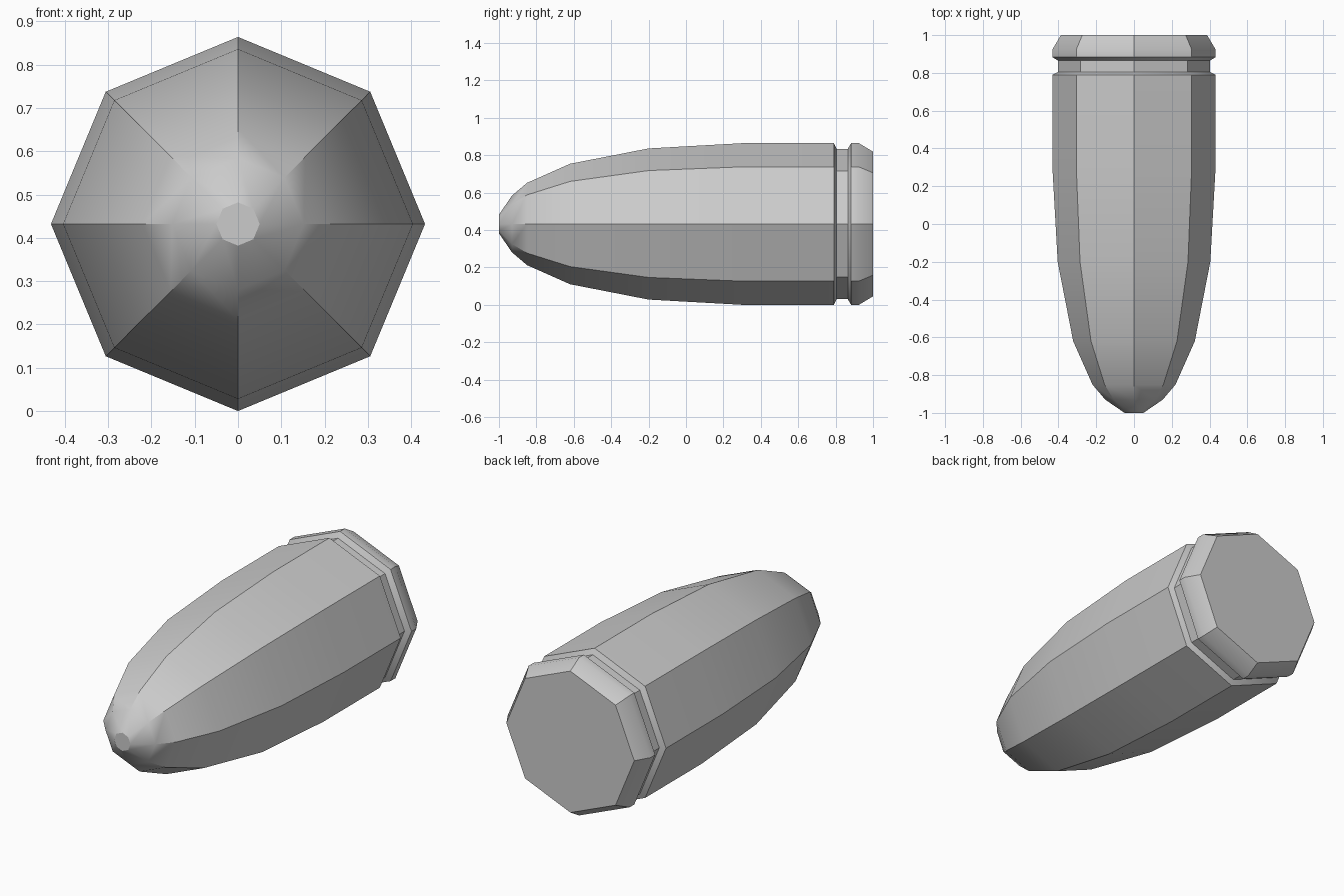
import bpy, bmesh, math

if "Cube" in bpy.data.objects:
    bpy.data.objects.remove(bpy.data.objects["Cube"])

SIDES = 8
AXIS_Z = 0.432

# Lengthwise profile: (y, radius) from the blunt tip to the rimmed base
profile = [(-1.0, 0.05), (-0.93, 0.152), (-0.85, 0.22), (-0.62, 0.322),
           (-0.2, 0.404), (0.3, 0.432), (0.79, 0.432), (0.805, 0.402),
           (0.865, 0.402), (0.883, 0.432), (0.924, 0.432), (1.0, 0.387)]

# Octagonal rings bridged into one closed shell
bm = bmesh.new()
rings = []
for y, r in profile:
    angles = [math.tau * i / SIDES for i in range(SIDES)]
    rings.append([bm.verts.new((r * math.cos(a), y, AXIS_Z + r * math.sin(a)))
                  for a in angles])
for a, b in zip(rings, rings[1:]):
    for i in range(SIDES):
        j = (i + 1) % SIDES
        bm.faces.new((a[i], a[j], b[j], b[i]))

# Flat tip and base caps
bm.faces.new(rings[0])
bm.faces.new(rings[-1])
bmesh.ops.recalc_face_normals(bm, faces=bm.faces)

mesh = bpy.data.meshes.new("bullet")
bm.to_mesh(mesh)
bm.free()
bullet = bpy.data.objects.new("bullet", mesh)
bpy.context.collection.objects.link(bullet)

# Smooth along the nose, crisp on the facet edges and rim
bpy.context.view_layer.objects.active = bullet
bullet.select_set(True)
bpy.ops.object.shade_smooth_by_angle(angle=math.radians(30))
